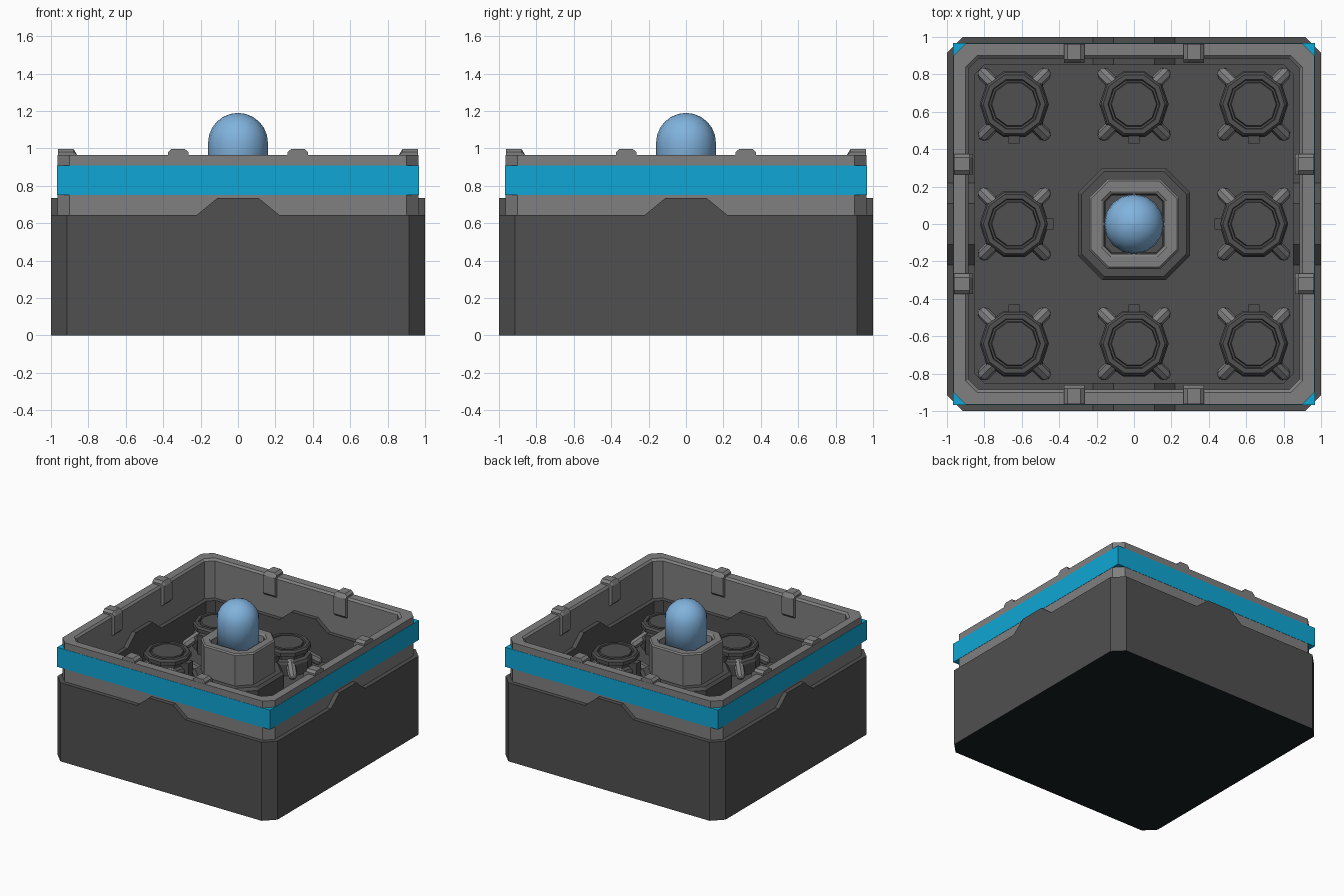
import bpy, bmesh, math
from mathutils import Matrix, Vector

if "Cube" in bpy.data.objects:
    bpy.data.objects.remove(bpy.data.objects["Cube"])


def material(name, rgb):
    m = bpy.data.materials.new(name)
    m.diffuse_color = (*rgb, 1)
    m.use_nodes = True
    m.node_tree.nodes["Principled BSDF"].inputs["Base Color"].default_value = m.diffuse_color
    return m


DARK = material("dark grey", (0.08, 0.08, 0.08))
GREY = material("mid grey", (0.215, 0.215, 0.215))
BLUE = material("bright blue", (0.005, 0.38, 0.66))
LAMP = material("pale blue", (0.22, 0.45, 0.73))
UNDER = material("black underside", (0.009, 0.015, 0.017))


def finish(name, bm, *mats):
    bmesh.ops.remove_doubles(bm, verts=bm.verts, dist=1e-5)
    bmesh.ops.recalc_face_normals(bm, faces=bm.faces)
    me = bpy.data.meshes.new(name)
    bm.to_mesh(me)
    bm.free()
    for m in mats:
        me.materials.append(m)
    ob = bpy.data.objects.new(name, me)
    bpy.context.collection.objects.link(ob)
    return ob


def octagon(h, c, z):
    """Square of half size h with corners cut by c."""
    k = h - c
    return [(h, -k, z), (h, k, z), (k, h, z), (-k, h, z),
            (-h, k, z), (-h, -k, z), (-k, -h, z), (k, -h, z)]


def circle(r, z, n):
    return [(r * math.cos(2 * math.pi * i / n), r * math.sin(2 * math.pi * i / n), z) for i in range(n)]


def loft(rings, closed=False):
    """Skin a stack of rings; capped at both ends, or closed on itself."""
    bm = bmesh.new()
    vs = [[bm.verts.new(p) for p in r] for r in rings]
    n = len(vs[0])
    pairs = list(zip(vs, vs[1:])) + ([(vs[-1], vs[0])] if closed else [])
    for a, b in pairs:
        for i in range(n):
            bm.faces.new((a[i], a[(i + 1) % n], b[(i + 1) % n], b[i]))
    if not closed:
        bm.faces.new(vs[0])
        bm.faces.new(vs[-1])
    return bm


def prism(profile, y0, y1):
    """Extrude an x-z profile along y."""
    return loft([[(x, y, z) for x, z in profile] for y in (y0, y1)])


def around(name, make, mat, place=Matrix()):
    """Four copies, turned in quarter turns about z."""
    for i in range(4):
        ob = finish(f"{name}_{i + 1}", make(), mat)
        ob.matrix_world = place @ Matrix.Rotation(i * math.pi / 2, 4, 'Z')


# tray: outer sides, rim, inner sides and floor
FLOOR = 0.40
tray = finish("tray", loft([octagon(1, .085, 0), octagon(1, .085, .645),
                            octagon(.85, .05, .645), octagon(.85, .05, FLOOR)]), DARK, UNDER)
for p in tray.data.polygons:
    p.material_index = 1 if p.normal.z < -0.5 else 0

# raised tabs in the middle of each side
around("side_tab", lambda: prism([(-.22, .645), (-.11, .735), (.11, .735), (.22, .645)], -1, -.85), DARK)

# upper wall and the square blue band round it
finish("upper_wall", loft([octagon(.965, .065, .62), octagon(.965, .065, .965), octagon(.90, .06, .965),
                           octagon(.885, .055, .95), octagon(.885, .055, .62)], True), GREY)
finish("blue_band", loft([octagon(.967, 0, .75), octagon(.967, 0, .91),
                          octagon(.933, 0, .91), octagon(.933, 0, .75)], True), BLUE)


# rounded clips over the rim
def clip(x):
    bm = loft([[(x - .055, y, z) for y, z in side] for side in [CLIP]] +
              [[(x - .055 + d, y, z + up) for y, z, up in CLIP_MID] for d in (.02, .09)] +
              [[(x + .055, y, z) for y, z in CLIP]])
    return bm


CLIP = [(-.963, .91), (-.963, .98), (-.88, .98), (-.86, .965), (-.86, .82), (-.88, .80)]
CLIP_MID = [(y, z, .018 if z > .97 else 0) for y, z in CLIP]
for x in (-.32, .32):
    around("rim_clip_" + ("left" if x < 0 else "right"), lambda: clip(x), GREY)

# central pedestal with a recess holding the lamp
finish("pedestal_base", loft([octagon(.30, .13, FLOOR), octagon(.30, .13, .59), octagon(.28, .12, .61)]), DARK)
finish("pedestal", loft([octagon(.24, .10, .60), octagon(.24, .10, .86), octagon(.23, .095, .87),
                         octagon(.175, .05, .87), octagon(.16, .04, .86), octagon(.155, .035, .80)]), GREY)
finish("lamp_socket", loft([octagon(.153, .035, .795), octagon(.153, .035, .81)]), DARK)
rings = [circle(.16, .80, 16)] + [circle(.16 * math.cos(t), 1.03 + .16 * math.sin(t), 16)
                                  for t in [math.radians(15 * i) for i in range(6)]]
lamp = finish("lamp_dome", loft(rings + [circle(.004, 1.19, 16)]), LAMP)
for p in lamp.data.polygons:
    p.use_smooth = True


# eight round studs, each with four sloping feet and a latch facing inward
def stud():
    prof = [(.185, FLOOR), (.185, .49), (.175, .51), (.15, .52), (.15, .55), (.178, .555),
            (.178, .585), (.165, .60), (.14, .60), (.135, .585), (.125, .585), (.12, .60)]
    return loft([circle(r, z, 10) for r, z in prof])


def foot():
    a, b = Vector((.09, .09, .50)), Vector((.163, .163, .43))
    d = (b - a).normalized()
    q = d.to_track_quat('Z', 'Y')
    length = (b - a).length
    prof = [(.036, 0), (.036, length), (.028, length + .018), (.012, length + .03)]
    bm = loft([circle(r, z, 8) for r, z in prof])
    bm.transform(Matrix.Translation(a) @ q.to_matrix().to_4x4())
    return bm


for ix in (-1, 0, 1):
    for iy in (-1, 0, 1):
        if ix == 0 and iy == 0:
            continue
        at = Matrix.Translation((.64 * ix, .64 * iy, 0))
        tag = f"{ix + 2}{iy + 2}"
        finish("stud_" + tag, stud(), DARK).matrix_world = at
        around("stud_foot_" + tag, foot, GREY, at)
        turn = {1: 0, -1: math.pi}.get(iy, -math.pi / 2 * ix)
        latch = finish("stud_latch_" + tag,
                       prism([(-.03, FLOOR), (-.03, .56), (.03, .56), (.03, FLOOR)], -.21, -.145), DARK)
        latch.matrix_world = at @ Matrix.Rotation(turn, 4, 'Z')
